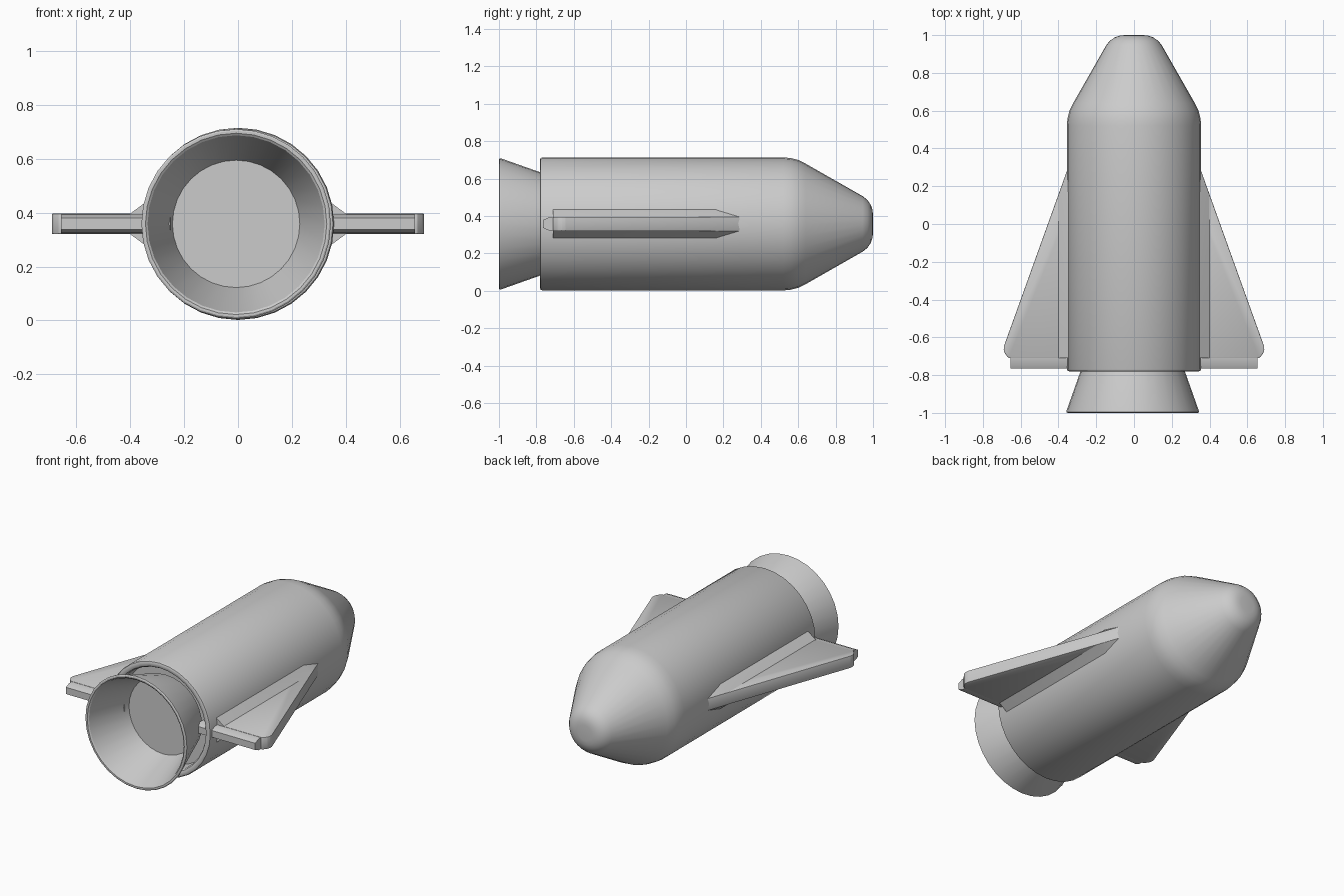
import bpy, bmesh, math

if "Cube" in bpy.data.objects:
    bpy.data.objects.remove(bpy.data.objects["Cube"])

CZ = 0.358  # height of the long axis

grey = bpy.data.materials.new("light grey")
grey.diffuse_color = (0.6, 0.6, 0.6, 1)
grey.use_nodes = True
grey.node_tree.nodes["Principled BSDF"].inputs["Base Color"].default_value = grey.diffuse_color


def finish(bm, name, angle=30):
    bmesh.ops.recalc_face_normals(bm, faces=bm.faces)
    mesh = bpy.data.meshes.new(name)
    bm.to_mesh(mesh)
    bm.free()
    mesh.materials.append(grey)
    ob = bpy.data.objects.new(name, mesh)
    bpy.context.collection.objects.link(ob)
    bpy.ops.object.select_all(action='DESELECT')
    ob.select_set(True)
    bpy.context.view_layer.objects.active = ob
    bpy.ops.object.shade_smooth_by_angle(angle=math.radians(angle))
    return ob


def revolve(name, profile, cx=0.0, n=32):
    """Turn (y, radius) points around the long axis and cap both ends."""
    bm = bmesh.new()
    rings = []
    for y, r in profile:
        rings.append([bm.verts.new((cx + r * math.cos(2 * math.pi * i / n), y,
                                    CZ + r * math.sin(2 * math.pi * i / n)))
                      for i in range(n)])
    for a, b in zip(rings, rings[1:]):
        for i in range(n):
            j = (i + 1) % n
            bm.faces.new((a[i], a[j], b[j], b[i]))
    bm.faces.new(rings[0])
    bm.faces.new(rings[-1])
    return finish(bm, name)


def hull(name, points, side, bevel):
    """Convex solid from (x, y, half thickness) points, on one side."""
    bm = bmesh.new()
    for x, y, h in points:
        for s in (-1, 1):
            bm.verts.new((side * x, y, CZ + s * h))
    bmesh.ops.convex_hull(bm, input=bm.verts[:])
    bmesh.ops.dissolve_limit(bm, angle_limit=0.01, verts=bm.verts[:], edges=bm.edges[:])
    if bevel:
        bmesh.ops.bevel(bm, geom=bm.edges[:], offset=bevel, segments=2,
                        profile=0.5, affect='EDGES', clamp_overlap=True)
    return finish(bm, name)


# Hull with recessed rear opening and blunt nose
revolve("body", [
    (-0.66, 0.315), (-0.765, 0.315), (-0.776, 0.322), (-0.78, 0.332),
    (-0.78, 0.344), (-0.777, 0.352), (-0.768, 0.356),
    (0.52, 0.356), (0.56, 0.352), (0.60, 0.342), (0.64, 0.322),
    (0.945, 0.148), (0.97, 0.128), (0.988, 0.102), (0.997, 0.075), (1.0, 0.048)])

# Flared engine bell, hollow
revolve("engine_nozzle", [
    (-0.70, 0.248), (-0.988, 0.350), (-0.996, 0.351), (-1.0, 0.345),
    (-1.0, 0.336), (-0.994, 0.328), (-0.73, 0.236)], cx=-0.007)

for side, label in ((1, "right"), (-1, "left")):
    # Delta wing
    hull(label + "_wing", [
        (0.25, 0.30, 0.038), (0.352, 0.29, 0.038), (0.688, -0.645, 0.038),
        (0.690, -0.665, 0.038), (0.684, -0.685, 0.038), (0.664, -0.71, 0.038),
        (0.25, -0.71, 0.038)], side, 0.004)
    # Thickened wing root blending into the body
    hull(label + "_wing_root", [
        (0.30, 0.16, 0.11), (0.345, 0.16, 0.078), (0.401, 0.15, 0.037),
        (0.352, 0.288, 0.037), (0.30, 0.288, 0.037),
        (0.30, -0.71, 0.11), (0.345, -0.71, 0.078), (0.401, -0.71, 0.037)], side, 0)
    # Tapered flap on the trailing edge
    hull(label + "_wing_flap", [
        (0.25, -0.70, 0.036), (0.655, -0.70, 0.036),
        (0.25, -0.735, 0.034), (0.655, -0.735, 0.034),
        (0.25, -0.765, 0.021), (0.655, -0.765, 0.021)], side, 0)
